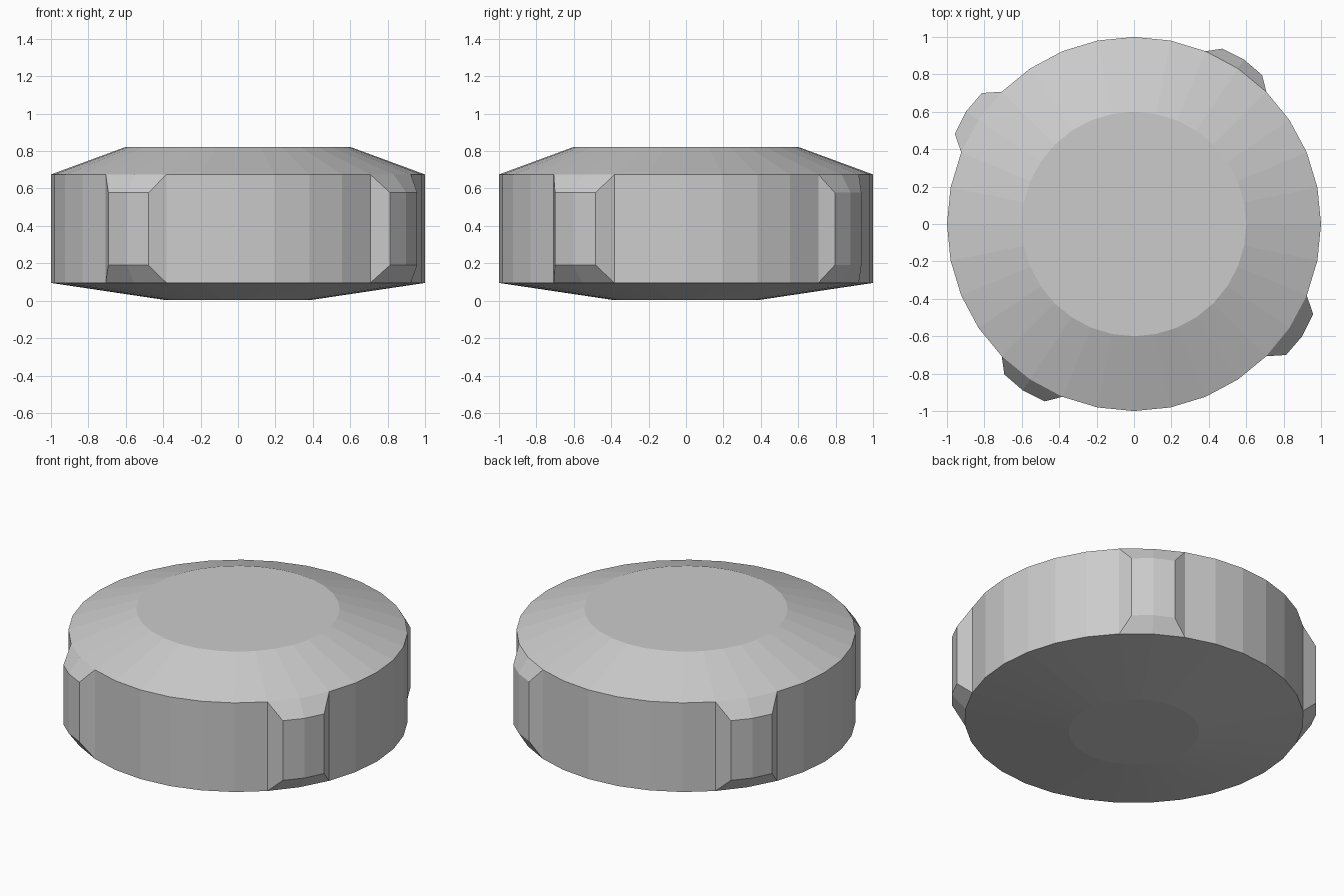
import bpy, bmesh
from math import radians, cos, sin

if "Cube" in bpy.data.objects:
    bpy.data.objects.remove(bpy.data.objects["Cube"])

N = 32
STEP = 360 / N
PROFILE = [(0.385, 0.003), (1.0, 0.095), (1.0, 0.675), (0.6, 0.822)]
# lug: first side index -> outer radius (each spans two sides)
LUGS = {4: 1.05, 12: 1.073, 20: 1.062, 29: 1.073}
LUGS[28] = LUGS.pop(29)

bm = bmesh.new()


def polar(r, deg, z):
    a = radians(deg)
    return bm.verts.new((r * cos(a), r * sin(a), z))


# Round body: stacked rings
rings = [[polar(r, i * STEP, z) for i in range(N)] for r, z in PROFILE]
lug_sides = {s + k for s in LUGS for k in (0, 1)}
for level, (lo, hi) in enumerate(zip(rings, rings[1:])):
    for i in range(N):
        if level == 1 and i in lug_sides:
            continue
        j = (i + 1) % N
        bm.faces.new((lo[i], lo[j], hi[j], hi[i]))
bm.faces.new(rings[-1])
bm.faces.new(rings[0][::-1])

# Grip lugs: bevelled pads growing out of two wall sides
for s, r in LUGS.items():
    mid = (s + 1) * STEP
    ids = [(s + k) % N for k in range(3)]
    lo = [rings[1][i] for i in ids]
    hi = [rings[2][i] for i in ids]
    angles = ((mid - 7, r), (mid, r + 0.008), (mid + 7, r))
    out_lo = [polar(q, a, 0.19) for a, q in angles]
    out_hi = [polar(q, a, 0.578) for a, q in angles]
    for k in (0, 1):
        bm.faces.new((out_lo[k], out_lo[k + 1], out_hi[k + 1], out_hi[k]))
        bm.faces.new((lo[k], lo[k + 1], out_lo[k + 1], out_lo[k]))
        bm.faces.new((out_hi[k], out_hi[k + 1], hi[k + 1], hi[k]))
    bm.faces.new((lo[0], out_lo[0], out_hi[0], hi[0]))
    bm.faces.new((out_lo[2], lo[2], hi[2], out_hi[2]))

bmesh.ops.recalc_face_normals(bm, faces=bm.faces)
mesh = bpy.data.meshes.new("round_cap")
bm.to_mesh(mesh)
bm.free()
bpy.context.collection.objects.link(bpy.data.objects.new("round_cap", mesh))
